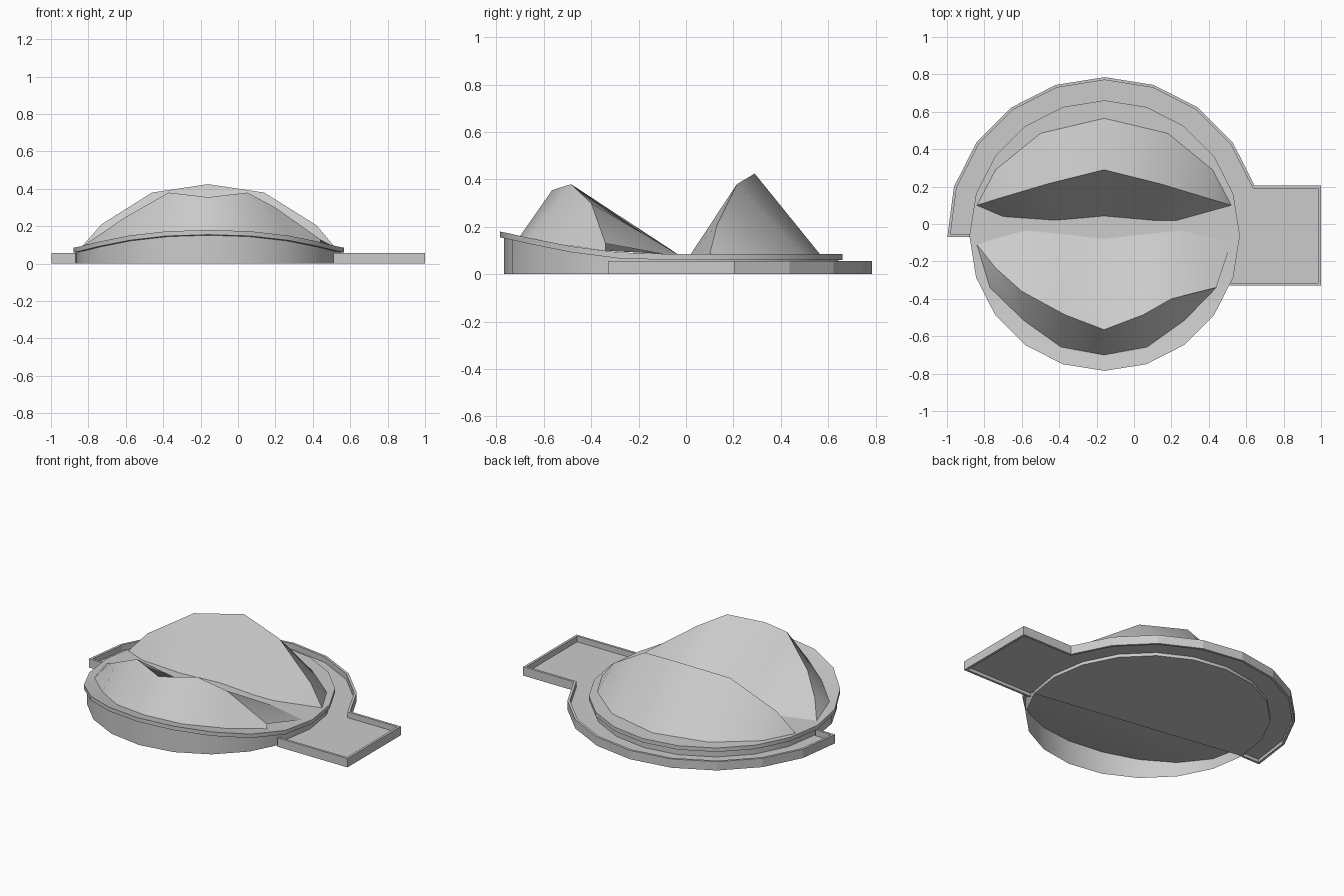
import bpy, bmesh
from math import sin, cos, radians
from mathutils import Vector

if "Cube" in bpy.data.objects:
    bpy.data.objects.remove(bpy.data.objects["Cube"])

CX, CY = -0.157, -0.062


def build(name, verts, faces, smooth=True):
    me = bpy.data.meshes.new(name)
    bm = bmesh.new()
    vs = [bm.verts.new(v) for v in verts]
    for f in faces:
        bm.faces.new([vs[i] for i in f])
    bmesh.ops.remove_doubles(bm, verts=bm.verts, dist=0.0005)
    bmesh.ops.recalc_face_normals(bm, faces=bm.faces)
    bm.to_mesh(me)
    bm.free()
    ob = bpy.data.objects.new(name, me)
    bpy.context.collection.objects.link(ob)
    if smooth:
        bpy.ops.object.select_all(action='DESELECT')
        ob.select_set(True)
        bpy.context.view_layer.objects.active = ob
        bpy.ops.object.shade_smooth_by_angle(angle=radians(30))
    return ob


def on_circle(r, k):
    a = radians(18 * k)
    return (CX + r * cos(a), CY + r * sin(a))


def rim_z(y):
    # Top of the rim: flat at the back, sweeping upward at the front
    prof = [(-0.785, .18), (-0.749, .173), (-0.647, .15), (-0.487, .118),
            (-0.285, .092), (-0.06, .085), (1, .085)]
    for (y0, z0), (y1, z1) in zip(prof, prof[1:]):
        if y <= y1:
            return z0 + (z1 - z0) * (y - y0) / (y1 - y0)
    return .085


# Rim slab: 20-sided plate bridged in strips across x
T = 0.025
ring = [on_circle(.723, k + 5) for k in range(20)]
n = 20
verts = [(x, y, rim_z(y)) for x, y in ring] + [(x, y, rim_z(y) - T) for x, y in ring]
faces = [(i, (i + 1) % n, (i + 1) % n + n, i + n) for i in range(n)]
for off in (0, n):
    for i in range(10):
        idx = []
        for j in (i, i + 1, (n - i - 1) % n, (n - i) % n):
            if j + off not in idx:
                idx.append(j + off)
        faces.append(idx)
build("rim_slab", verts, faces)

# Drum wall below the rim, open at the bottom of the front half
wall = [on_circle(.706, k) for k in range(20)]
verts = [(x, y, 0) for x, y in wall] + [(x, y, rim_z(y) - T) for x, y in wall]
faces = [(i, (i + 1) % n, (i + 1) % n + n, i + n) for i in range(n)]
build("drum_wall", verts, faces)
base = [on_circle(.706, k) for k in range(-1, 11)]
build("drum_base", [(x, y, 0.001) for x, y in base], [range(len(base))], False)

# Terrace outline: back arc plus the side platform
path = [(-.87, -.07), (-.998, -.07)]
path += [on_circle(.847, k) for k in range(9, 1, -1)]
path += [(.645, .205), (1, .205), (1, -.33), (.51, -.33)]


def offset(pts, d):
    out = []
    for i, p in enumerate(pts):
        p = Vector(p)
        ns = []
        for a, b in ((i - 1, i), (i, i + 1)):
            if a >= 0 and b < len(pts):
                t = (Vector(pts[b]) - Vector(pts[a])).normalized()
                ns.append(Vector((t.y, -t.x)))
        m = (ns[0] + ns[-1]).normalized()
        out.append(tuple(p + m * d / m.dot(ns[0])))
    return out


inner = offset(path, .015)
m = len(path)
verts = [(x, y, z) for pts, z in ((path, 0), (path, .056), (inner, .056), (inner, 0))
         for x, y in pts]
faces = [(r * m + i, r * m + i + 1, (r + 1) % 4 * m + i + 1, (r + 1) % 4 * m + i)
         for r in range(4) for i in range(m - 1)]
faces += [[r * m + e for r in range(4)] for e in (0, m - 1)]
build("terrace_parapet", verts, faces, False)
floor = inner + [on_circle(.70, k) for k in range(-1, 11)]
build("terrace_floor", [(x, y, .02) for x, y in floor], [range(len(floor))], False)


def roof(name, rows):
    # Shell lofted through rows of equal length
    c = len(rows[0])
    vs = [v for row in rows for v in row]
    fs = []
    for r in range(len(rows) - 1):
        for i in range(c - 1):
            a, b = r * c + i, (r + 1) * c + i
            q = []
            for j in (a, a + 1, b + 1, b):
                if all((Vector(vs[j]) - Vector(vs[k])).length > .001 for k in q):
                    q.append(j)
            if len(q) > 2:
                fs.append(q)
    build(name, vs, fs)


def grounded(pts):
    return [(x, y, rim_z(y)) for x, y in pts]


# Rear roof: back foot, ridge, front foot
roof("rear_roof", [
    grounded([(-.84, .1), (-.74, .29), (-.5, .485), (-.16, .565),
              (.18, .485), (.42, .29), (.52, .1)]),
    [(-.84, .1, .085), (-.73, .135, .21), (-.46, .215, .38), (-.16, .29, .425),
     (.14, .215, .38), (.42, .13, .205), (.52, .1, .085)],
    grounded([(-.84, .1), (-.7, .04), (-.42, .02), (-.16, .043),
              (.1, .02), (.23, .02), (.52, .1)])])

# Front roof: inner foot, ridge, outer foot
roof("front_roof", [
    grounded([(-.84, -.11), (-.73, -.075), (-.58, -.035), (-.37, -.055), (-.16, -.08),
              (.05, -.055), (.26, -.035), (.52, -.1)]),
    [(-.84, -.11, .087), (-.74, -.235, .155), (-.6, -.36, .25), (-.37, -.485, .38),
     (-.16, -.565, .355), (.05, -.485, .38), (.2, -.4, .3), (.44, -.34, .13)],
    grounded([(-.84, -.11), (-.77, -.34), (-.59, -.515), (-.39, -.658), (-.16, -.7),
              (.07, -.658), (.27, -.515), (.44, -.34)])])
